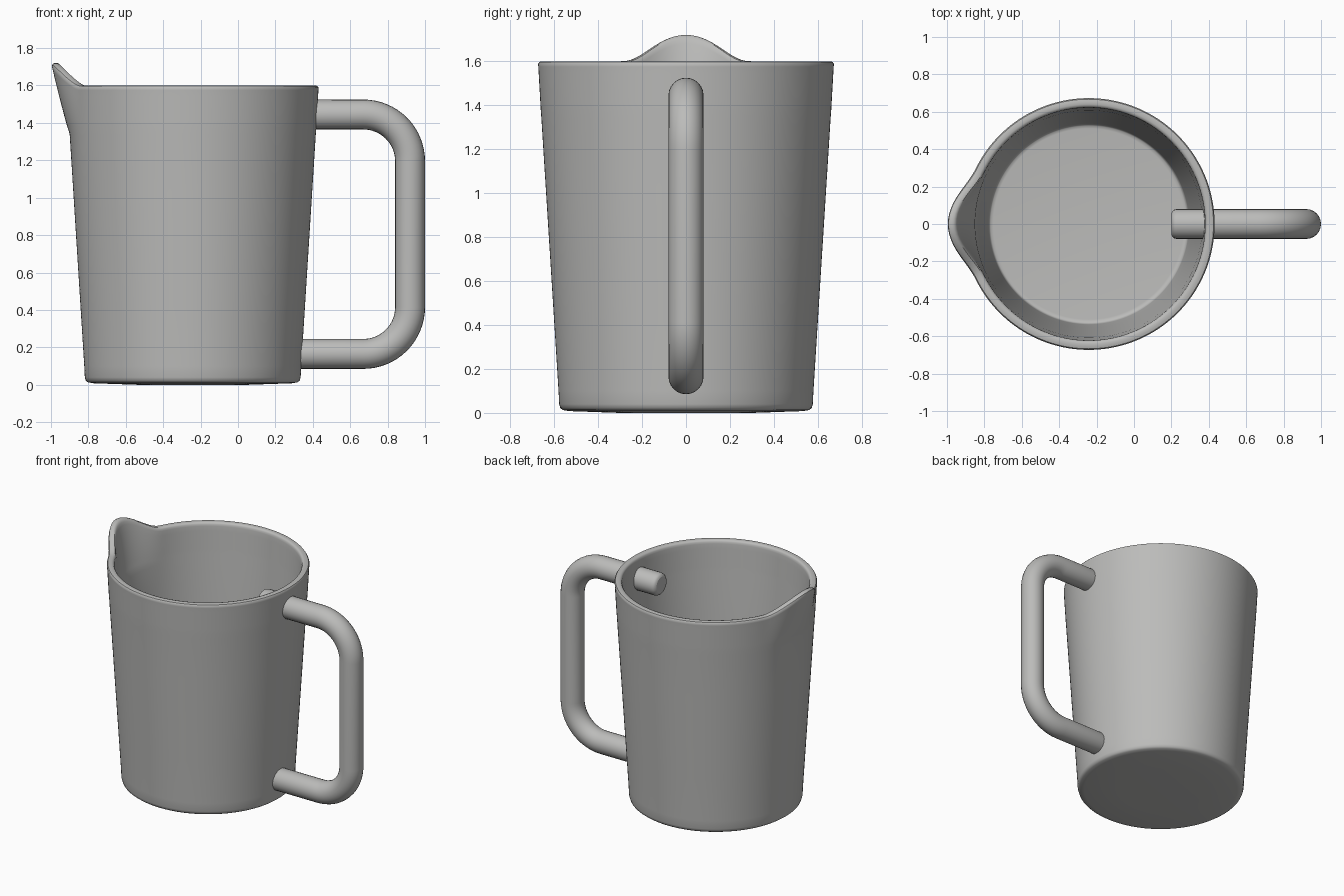
import bpy, bmesh, math

if "Cube" in bpy.data.objects:
    bpy.data.objects.remove(bpy.data.objects["Cube"])

CX = -0.242   # axis of the cup
SEG = 160

grey = bpy.data.materials.new("light_grey")
grey.diffuse_color = (0.5, 0.5, 0.49, 1)
grey.use_nodes = True
grey.node_tree.nodes["Principled BSDF"].inputs["Base Color"].default_value = grey.diffuse_color


def finish(obj):
    obj.data.materials.append(grey)
    bpy.context.view_layer.objects.active = obj
    obj.select_set(True)
    bpy.ops.object.shade_smooth_by_angle(angle=math.radians(40))
    obj.select_set(False)


def line(a, b, n):
    return [(a[0] + (b[0] - a[0]) * i / n, a[1] + (b[1] - a[1]) * i / n) for i in range(n + 1)]


def spout(r, z, ang):
    """Pull the rim near the -x side outwards and upwards."""
    d = abs(ang - math.pi)
    w = 0.5 * (1 + math.cos(math.pi * d / 0.46)) if d < 0.46 else 0
    t = max(0, min(1, (z - 1.34) / 0.26))
    return r + 0.084 * w * t, z + 0.12 * w * t ** 1.3


# Cup: closed wall profile (radius, height), from under the base, over the rim, to the floor
profile = [(0.30, 0.002), (0.53, 0.008), (0.56, 0.013), (0.572, 0.022), (0.577, 0.04)]
profile += line((0.58, 0.10), (0.658, 1.34), 4)
profile += line((0.661, 1.38), (0.672, 1.575), 6)
profile += [(0.673, 1.588), (0.667, 1.597), (0.655, 1.60), (0.64, 1.60), (0.630, 1.597), (0.624, 1.588)]
profile += line((0.622, 1.575), (0.611, 1.38), 6)
profile += line((0.608, 1.34), (0.537, 0.10), 4)
profile += [(0.533, 0.06), (0.525, 0.052), (0.51, 0.05)]

bm = bmesh.new()
rings = []
for r, z in profile:
    ring = []
    for i in range(SEG):
        a = 2 * math.pi * i / SEG
        rr, zz = spout(r, z, a)
        ring.append(bm.verts.new((CX + rr * math.cos(a), rr * math.sin(a), zz)))
    rings.append(ring)
for lo, hi in zip(rings, rings[1:]):
    for i in range(SEG):
        j = (i + 1) % SEG
        bm.faces.new((lo[i], lo[j], hi[j], hi[i]))
bm.faces.new(rings[0][::-1])
bm.faces.new(rings[-1])
# slightly domed underside, centred on the ground
bmesh.ops.translate(bm, verts=rings[0], vec=(0, 0, -0.002))
mesh = bpy.data.meshes.new("cup")
bm.to_mesh(mesh)
bm.free()
cup = bpy.data.objects.new("cup", mesh)
bpy.context.collection.objects.link(cup)
finish(cup)

# Handle: round tube along a rounded bracket path, ends poking through the wall
R, X0, X1, Z0, Z1 = 0.25, 0.2, 0.92, 0.165, 1.445
ends = [(0, 0.72), (0.005, 0.85), (0.014, 0.95), (0.03, 1.0)]
path = [(X0 + d, Z1, s) for d, s in ends]
for cz, start in ((Z1 - R, 90), (Z0 + R, 0)):
    for k in range(17):
        a = math.radians(start - 90 * k / 16)
        path.append((X1 - R + R * math.cos(a), cz + R * math.sin(a), 1.0))
path += [(X0 + d, Z0, s) for d, s in reversed(ends)]

curve = bpy.data.curves.new("handle_path", "CURVE")
curve.dimensions = "3D"
curve.bevel_depth = 0.08
curve.bevel_resolution = 10
curve.use_fill_caps = True
spline = curve.splines.new("POLY")
spline.points.add(len(path) - 1)
for p, (x, z, s) in zip(spline.points, path):
    p.co = (x, 0, z, 1)
    p.radius = s
tube = bpy.data.objects.new("handle_path", curve)
bpy.context.collection.objects.link(tube)
bpy.context.view_layer.update()
handle_mesh = bpy.data.meshes.new_from_object(tube.evaluated_get(bpy.context.evaluated_depsgraph_get()))
bpy.data.objects.remove(tube)
handle = bpy.data.objects.new("handle", handle_mesh)
bpy.context.collection.objects.link(handle)
handle.data.materials.clear()
finish(handle)
